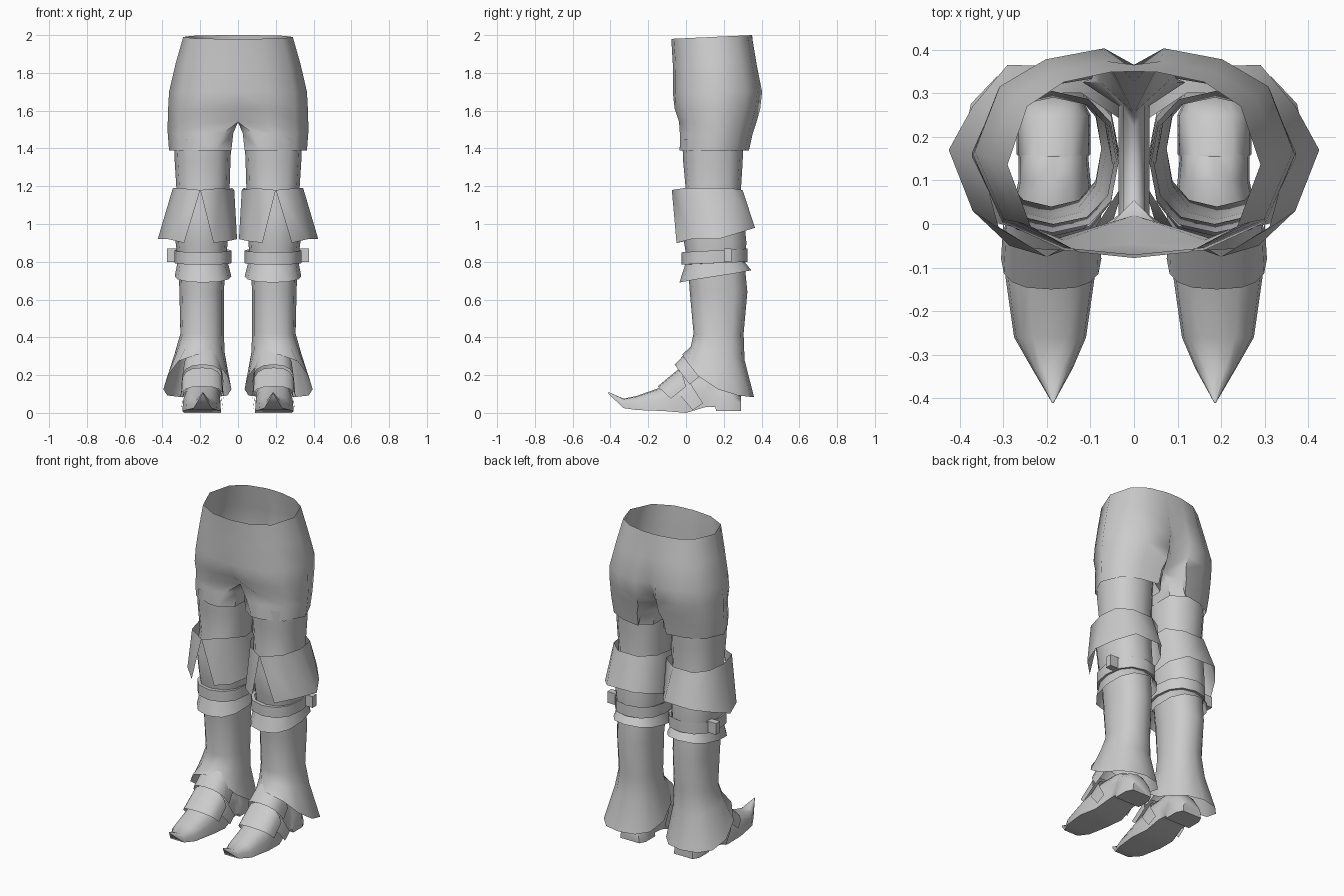
import bpy, bmesh
from math import sin, cos, pi, radians

cube = bpy.data.objects.get("Cube")
if cube:
    bpy.data.objects.remove(cube)

grey = bpy.data.materials.new("plain_grey")
grey.use_nodes = True
colour = (0.6, 0.6, 0.6, 1)
grey.diffuse_color = colour
grey.node_tree.nodes["Principled BSDF"].inputs["Base Color"].default_value = colour
parts = []


def power(v, k):
    return (abs(v) ** k) * (1 if v >= 0 else -1)


def loft(name, rows, closed=True, caps=False):
    """Skin rows of points for the left side and mirror them to the right."""
    bm = bmesh.new()
    rings = [[bm.verts.new(p) for p in row] for row in rows]
    n = len(rows[0])
    for a, b in zip(rings, rings[1:]):
        for i in range(n if closed else n - 1):
            j = (i + 1) % n
            bm.faces.new((a[i], a[j], b[j], b[i]))
    if caps:
        bm.faces.new(rings[0])
        bm.faces.new(rings[-1])
    # Remove any wall lying on the mirror plane
    inner = [f for f in bm.faces if all(abs(v.co.x) < 1e-4 for v in f.verts)]
    bmesh.ops.delete(bm, geom=inner, context='FACES')
    bmesh.ops.remove_doubles(bm, verts=bm.verts, dist=1e-4)
    bmesh.ops.recalc_face_normals(bm, faces=bm.faces)
    mesh = bpy.data.meshes.new(name)
    bm.to_mesh(mesh)
    bm.free()
    mesh.materials.append(grey)
    ob = bpy.data.objects.new(name, mesh)
    bpy.context.collection.objects.link(ob)
    mod = ob.modifiers.new("Mirror", 'MIRROR')
    mod.use_clip = True
    parts.append(ob)


def oval(x0, x1, y0, y1, zf, zb=None, rise=1, n=12, k=0.85):
    """Horizontal ring whose rim runs from zf in front to zb behind."""
    zb = zf if zb is None else zb
    ring = []
    for i in range(n):
        a = 2 * pi * i / n
        f = ((1 - sin(a)) / 2) ** rise
        ring.append(((x0 + x1) / 2 + (x1 - x0) / 2 * power(cos(a), k),
                     (y0 + y1) / 2 + (y1 - y0) / 2 * power(sin(a), k),
                     zb + (zf - zb) * f))
    return ring


def arch(x0, x1, yb, zb, yt, zt, n=9, k=0.75):
    """Arched section from a base at (yb, zb) up to a crown at (yt, zt)."""
    row = []
    for i in range(n):
        a = pi * i / (n - 1)
        h = max(sin(a), 0) ** k
        row.append(((x0 + x1) / 2 + (x1 - x0) / 2 * power(cos(a), k),
                    yb + (yt - yb) * h, zb + (zt - zb) * h))
    return row


def hip(z, x0, x1, y0, y1, corner=0.0, front=0.0, cleft=0.0, lift=0.0):
    """D-shaped ring: rounded outside, flat along the inner thigh."""
    row = []
    angles = (-90, -68, -38, 0, 35, 60, 82, 90)
    for a in angles:
        u, v = power(cos(radians(a)), 0.85), 0.5 + 0.5 * power(sin(radians(a)), 0.85)
        y = y0 + (y1 - y0) * v
        if abs(a) == 90:
            u = corner
            y += front if a < 0 else -cleft
        row.append((x0 + (x1 - x0) * u, y, z + lift * v))
    ya, yb = row[-1][1], row[0][1]
    for t in (0.15, 0.5, 0.85):
        row.append((x0, ya + (yb - ya) * t, z))
    return row


# Short breeches
loft("breeches", [
    hip(1.98, 0, 0.29, -0.078, 0.35, lift=0.02),
    hip(1.85, 0, 0.33, -0.07, 0.375, cleft=0.01),
    hip(1.7, 0, 0.365, -0.07, 0.405, cleft=0.04),
    hip(1.61, 0, 0.37, -0.075, 0.395, front=0.03, cleft=0.07),
    hip(1.54, 0, 0.372, -0.05, 0.375, front=0.07, cleft=0.12),
    hip(1.48, 0.025, 0.372, -0.045, 0.355, 0.15, 0.02, 0.03),
    hip(1.39, 0.035, 0.365, -0.045, 0.335, 0.25, 0.01, 0.01)])

# Thighs and knees
loft("thighs", [
    oval(0.035, 0.34, -0.02, 0.305, 1.45),
    oval(0.04, 0.335, -0.015, 0.3, 1.33),
    oval(0.045, 0.325, 0.0, 0.29, 1.17),
    oval(0.05, 0.335, -0.03, 0.305, 1.05),
    oval(0.055, 0.33, -0.01, 0.32, 0.9),
    oval(0.065, 0.315, 0.01, 0.31, 0.78)])

# Flared knee guards, split in front
top = [(.2, -.075, 1.18), (.31, -.01, 1.19), (.345, .12, 1.19), (.33, .24, 1.19),
       (.26, .3, 1.18), (.12, .3, 1.18), (.03, .24, 1.19), (.02, .1, 1.18),
       (.09, -.01, 1.19), (.2, -.075, 1.18)]
hem = [(.285, -.05, .9), (.37, .03, .92), (.425, .17, .92), (.37, .27, .95),
       (.29, .365, .98), (.1, .36, .98), (.03, .27, .96), (.005, .15, .92),
       (.05, 0, .91), (.13, -.05, .9)]
loft("knee_guards", [top, hem], closed=False)

# Straps below the knees with an outer loose end
loft("knee_straps", [
    oval(0.05, 0.32, 0, 0.31, 0.85, 0.86),
    oval(0.035, 0.335, -0.025, 0.325, 0.85, 0.87),
    oval(0.035, 0.335, -0.025, 0.325, 0.785, 0.8),
    oval(0.05, 0.32, 0, 0.31, 0.785, 0.8)])
loft("strap_ends", [
    [(x, 0.2, 0.8), (x, 0.24, 0.8), (x, 0.24, 0.87), (x, 0.2, 0.87)]
    for x in (0.3, 0.375)], caps=True)

# Folded boot cuffs
loft("boot_cuffs", [
    oval(0.055, 0.32, 0.0, 0.31, 0.8),
    oval(0.035, 0.335, -0.035, 0.345, 0.69, 0.755)])

# Boot shafts with raised front hem
loft("boot_shafts", [
    oval(0.065, 0.315, 0.01, 0.31, 0.79),
    oval(0.075, 0.31, 0.02, 0.325, 0.64),
    oval(0.075, 0.305, 0.04, 0.305, 0.42),
    oval(0.07, 0.335, 0.025, 0.31, 0.35, 0.28),
    oval(0.035, 0.395, -0.02, 0.36, 0.31, 0.085, rise=2.5)])

# Overlapping instep plates
loft("ankle_plates", [
    arch(0.09, 0.29, 0.08, 0.2, 0.02, 0.34),
    arch(0.075, 0.3, 0.02, 0.15, -0.06, 0.255)], closed=False)
loft("instep_plates", [
    arch(0.08, 0.3, 0.0, 0.14, -0.03, 0.24),
    arch(0.075, 0.305, -0.08, 0.075, -0.15, 0.14)], closed=False)
loft("instep_straps", [
    arch(0.085, 0.295, 0.09, 0.05, -0.01, 0.21),
    arch(0.08, 0.3, 0.035, 0.015, -0.08, 0.15)], closed=False)

# Pointed shoes with heels
shoe = [(-.41, .184, .188, .1, .11), (-.33, .14, .235, .025, .075),
        (-.26, .11, .275, .015, .09), (-.12, .09, .295, .01, .14),
        (0, .09, .285, 0, .2), (.1, .1, .265, .03, .21),
        (.155, .105, .265, .03, .2), (.16, .1, .27, .01, .19),
        (.25, .1, .27, .01, .15), (.29, .12, .25, .01, .09)]
loft("shoes", [arch(x0, x1, y, zb, y, zt) for y, x0, x1, zb, zt in shoe], caps=True)

# Smooth shading with sharp creases
bpy.ops.object.select_all(action='DESELECT')
for ob in parts:
    ob.select_set(True)
bpy.context.view_layer.objects.active = parts[0]
bpy.ops.object.shade_smooth_by_angle(angle=radians(50))
